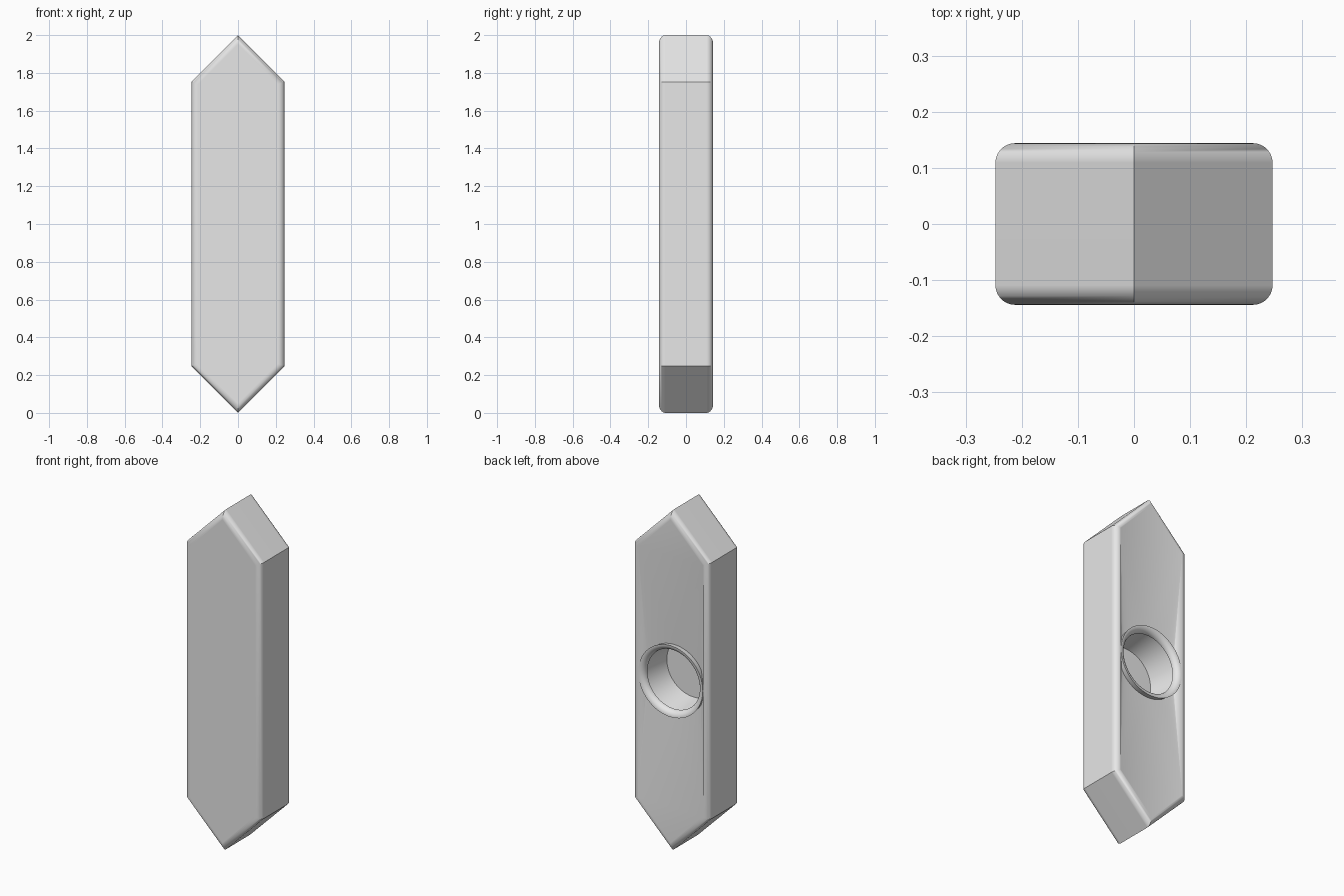
import bpy, bmesh
from math import sin, cos, pi, sqrt, radians

cube = bpy.data.objects.get("Cube")
if cube:
    bpy.data.objects.remove(cube, do_unlink=True)

HALF_W, HALF_D = 0.247, 0.144     # half width and half thickness
FILLET, STEPS = 0.035, 8          # rounded rim radius and its segments
HOLE_R, HOLE_DEPTH, SIDES = 0.175, 0.216, 64

bm = bmesh.new()


def hex_ring(inset, y):
    """Pointed six-sided outline, moved inwards by inset."""
    w = HALF_W - inset
    tip = 1 - inset * sqrt(2)
    s = tip - w
    pts = [(0, tip), (w, s), (w, -s), (0, -tip), (-w, -s), (-w, s)]
    return [bm.verts.new((x, y, 1 + z)) for x, z in pts]


def circle_ring(r, y):
    return [bm.verts.new((r * sin(2 * pi * i / SIDES), y, 1 + r * cos(2 * pi * i / SIDES)))
            for i in range(SIDES)]


def skin(rings):
    """Join consecutive rings with quads."""
    for a, b in zip(rings, rings[1:]):
        for i in range(len(a)):
            j = (i + 1) % len(a)
            bm.faces.new((a[i], a[j], b[j], b[i]))


def ring_edges(ring):
    return [bm.edges.get((v, ring[i - 1])) for i, v in enumerate(ring)]


# Quarter-round steps: (distance from the wall, distance from the flat face)
arc = [(FILLET * (1 - sin(t)), FILLET * (1 - cos(t)))
       for t in (pi / 2 * i / STEPS for i in range(STEPS + 1))]

# Outer body, with rounded front and back rims
body = [hex_ring(a, -HALF_D + b) for a, b in arc]
body += [hex_ring(a, HALF_D - b) for a, b in reversed(arc)]
skin(body)
bm.faces.new(body[0])

# Blind round hole in the back, with a rounded mouth and a flat floor
hole = [circle_ring(HOLE_R + a, HALF_D - b) for a, b in reversed(arc)]
hole.append(circle_ring(HOLE_R, HALF_D - HOLE_DEPTH))
skin(hole)
bm.faces.new(hole[-1])

# Back face between the outline and the hole
bmesh.ops.triangle_fill(bm, use_beauty=True, use_dissolve=False,
                        edges=ring_edges(body[-1]) + ring_edges(hole[0]))
bmesh.ops.recalc_face_normals(bm, faces=bm.faces)

mesh = bpy.data.meshes.new("pointed_block")
bm.to_mesh(mesh)
bm.free()
block = bpy.data.objects.new("pointed_block", mesh)
bpy.context.collection.objects.link(block)

# Smooth rims, crisp corners
mesh.shade_smooth()
mesh.set_sharp_from_angle(angle=radians(30))
normals = block.modifiers.new("flat_face_normals", 'WEIGHTED_NORMAL')
normals.keep_sharp = True

# Single plain grey
grey = bpy.data.materials.new("light_grey")
grey.use_nodes = True
grey.diffuse_color = (0.8, 0.8, 0.8, 1)
grey.node_tree.nodes["Principled BSDF"].inputs["Base Color"].default_value = (0.8, 0.8, 0.8, 1)
mesh.materials.append(grey)
